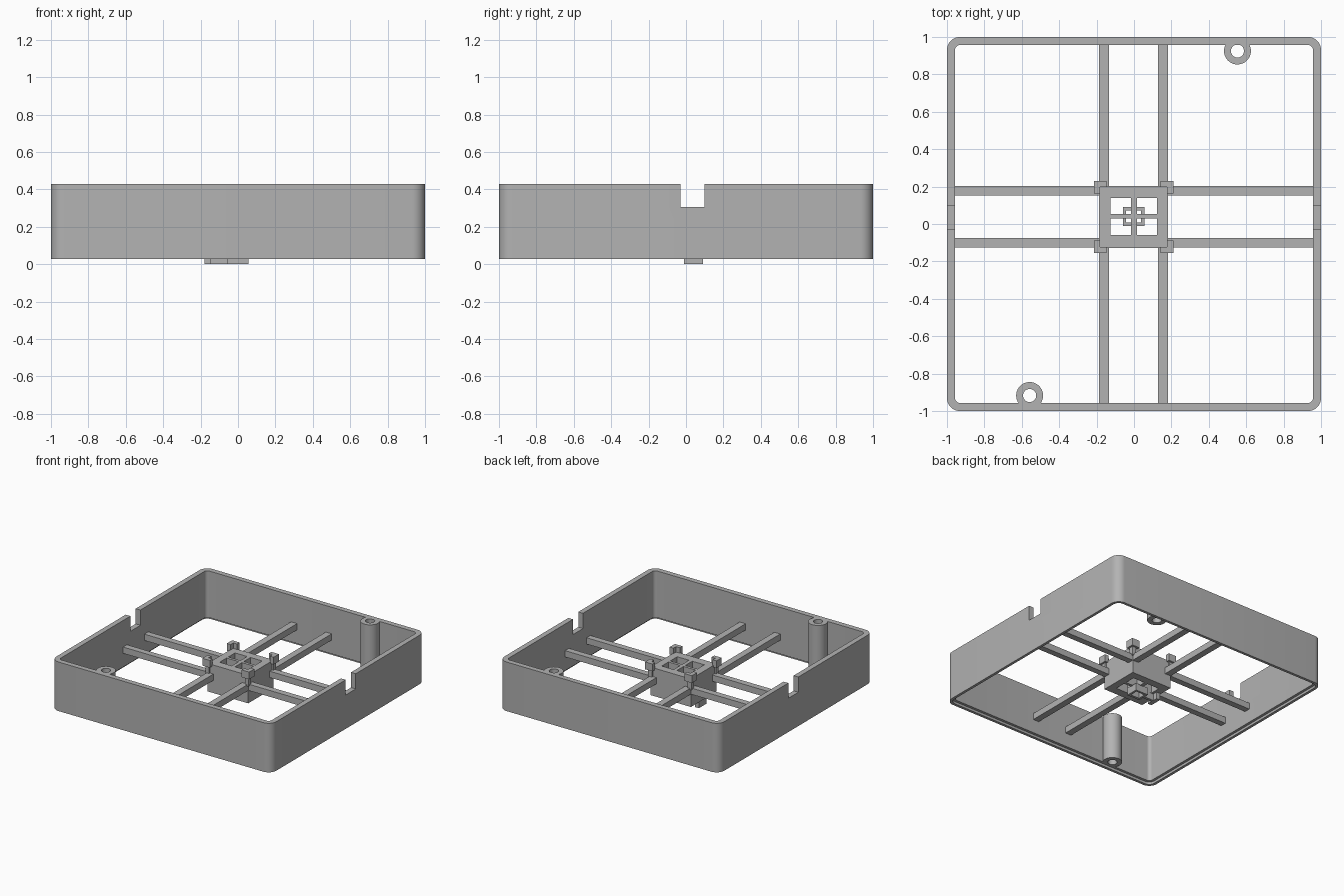
import bpy, bmesh, math

cube = bpy.data.objects.get("Cube")
if cube:
    bpy.data.objects.remove(cube)

grey = bpy.data.materials.new("plain_grey")
grey.use_nodes = True
grey.diffuse_color = (0.45, 0.45, 0.45, 1)
grey.node_tree.nodes["Principled BSDF"].inputs["Base Color"].default_value = grey.diffuse_color


def finish(name, bm, smooth=False):
    bmesh.ops.recalc_face_normals(bm, faces=bm.faces)
    mesh = bpy.data.meshes.new(name)
    bm.to_mesh(mesh)
    bm.free()
    mesh.materials.append(grey)
    ob = bpy.data.objects.new(name, mesh)
    bpy.context.collection.objects.link(ob)
    if smooth:
        smooth_edges(ob)
    return ob


def smooth_edges(ob):
    bpy.ops.object.select_all(action='DESELECT')
    ob.select_set(True)
    bpy.context.view_layer.objects.active = ob
    bpy.ops.object.shade_smooth_by_angle(angle=math.radians(35))


def box(name, xs, ys, zs):
    bm = bmesh.new()
    bmesh.ops.create_cube(bm, size=1)
    for v in bm.verts:
        v.co = [r[0] + (r[1] - r[0]) * (c + 0.5) for r, c in zip((xs, ys, zs), v.co)]
    return finish(name, bm)


def cut(target, cutters):
    for c in cutters:
        mod = target.modifiers.new("cut", 'BOOLEAN')
        mod.operation = 'DIFFERENCE'
        mod.solver = 'EXACT'
        mod.object = c
    bpy.context.view_layer.update()
    graph = bpy.context.evaluated_depsgraph_get()
    mesh = bpy.data.meshes.new_from_object(target.evaluated_get(graph))
    target.modifiers.clear()
    target.data = mesh
    for c in cutters:
        bpy.data.objects.remove(c)


def prism(name, outline, z0, z1):
    bm = bmesh.new()
    face = bm.faces.new([bm.verts.new((x, y, z0)) for x, y in outline])
    ext = bmesh.ops.extrude_face_region(bm, geom=[face])["geom"]
    for v in ext:
        if isinstance(v, bmesh.types.BMVert):
            v.co.z = z1
    return finish(name, bm)


def sweep(name, loops, closed=True):
    # Bridge a closed series of equal loops into a ring-shaped solid
    bm = bmesh.new()
    rows = [[bm.verts.new(p) for p in loop] for loop in loops]
    n = len(rows[0])
    for i, a in enumerate(rows):
        b = rows[(i + 1) % len(rows)]
        for j in range(n):
            k = (j + 1) % n
            bm.faces.new((a[j], a[k], b[k], b[j]))
    return finish(name, bm, True)


def rounded_square(half, radius, z, steps=8):
    pts = []
    for q, (sx, sy) in enumerate(((1, 1), (-1, 1), (-1, -1), (1, -1))):
        for i in range(steps + 1):
            a = math.pi / 2 * (q + i / steps)
            pts.append((sx * (half - radius) + radius * math.cos(a),
                        sy * (half - radius) + radius * math.sin(a), z))
    return pts


# Outer wall, with a stepped lower rim and two side notches
BASE, TOP, WALL = 0.027, 0.43, 0.043
profile = [(0, BASE), (0, TOP), (WALL, TOP), (WALL, 0.047), (0.022, 0.047), (0.022, BASE)]
wall = sweep("outer_wall", [rounded_square(1 - i, 0.07 - i, z) for i, z in profile])
cut(wall, [box("notch_cutter", (s - 0.1, s + 0.1), (-0.03, 0.1), (0.305, 0.6)) for s in (-1, 1)])
smooth_edges(wall)


# Screw posts
def circle(cx, cy, r, z, n=40):
    return [(cx + r * math.cos(2 * math.pi * i / n), cy + r * math.sin(2 * math.pi * i / n), z)
            for i in range(n)]


for name, cx, cy in (("back_screw_post", 0.553, 0.925), ("front_screw_post", -0.558, -0.917)):
    sweep(name, [circle(cx, cy, r, z) for r, z in
                 ((0.072, 0.047), (0.072, TOP), (0.035, TOP), (0.035, 0.047))])

# Support bars running from the wall to the central block
X0, X1, Y0, Y1 = -0.187, 0.182, -0.128, 0.203
BAR = (0.16, 0.212)
REACH = 0.96
for side, ys in (("front", (-0.125, -0.075)), ("back", (0.152, 0.203))):
    box(side + "_left_bar", (X1 - 0.01, REACH), ys, BAR)
    box(side + "_right_bar", (-REACH, X0 + 0.01), ys, BAR)
for side, xs in (("right", (-0.187, -0.133)), ("left", (0.128, 0.182))):
    box(side + "_front_bar", xs, (-REACH, Y0 + 0.01), BAR)
    box(side + "_back_bar", xs, (Y1 - 0.01, REACH), BAR)

# Central block pierced by four windows
LOW, HIGH = 0.055, 0.285
block = box("central_block", (X0, X1), (Y0, Y1), (LOW, HIGH))
cut(block, [box("window_cutter", xs, ys, (0, 0.4))
            for xs in ((-0.125, -0.015), (0.015, 0.122))
            for ys in ((-0.06, 0.03), (0.053, 0.14))])

# Small square ring, arm and foot below the block
ring = box("lower_ring", (-0.06, 0.055), (-0.012, 0.09), (0, LOW + 0.005))
cut(ring, [box("ring_cutter", (-0.042, 0.038), (0.008, 0.072), (-0.1, 0.2))])
box("lower_arm", (-0.147, -0.058), (0.031, 0.052), (0, LOW + 0.005))
box("lower_foot", (-0.18, -0.145), (-0.012, 0.09), (0, LOW + 0.005))

# Corner clips: an L-shaped head on a slimmer stem
for name, cx, cy, sx, sy in (("back_right", X0, Y1, -1, 1), ("back_left", X1, Y1, 1, 1),
                             ("front_right", X0, Y0, -1, -1), ("front_left", X1, Y0, 1, -1)):
    def ell(out, arm, thick):
        pts = [(out, out), (-arm, out), (-arm, out - thick), (out - thick, out - thick),
               (out - thick, -arm), (out, -arm)]
        return [(cx + sx * x, cy + sy * y) for x, y in pts]

    prism(name + "_clip_head", ell(0.028, 0.04, 0.034), 0.27, 0.33)
    prism(name + "_clip_stem", ell(0.012, 0.022, 0.02), 0.2, 0.27)
